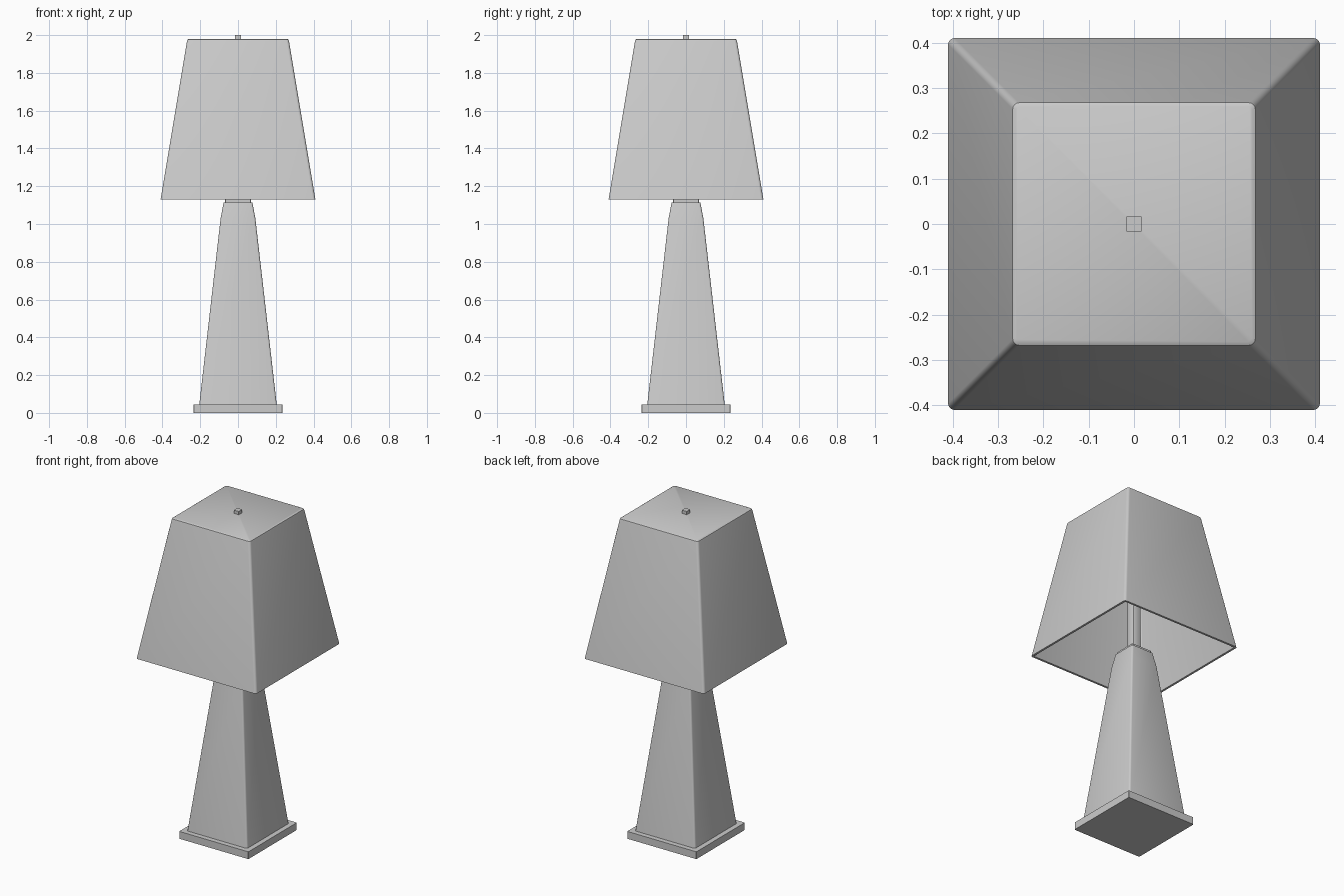
import bpy, bmesh
from math import sin, cos, pi

if "Cube" in bpy.data.objects:
    bpy.data.objects.remove(bpy.data.objects["Cube"])


def square_loft(name, profile, radius=0.0, seg=3):
    """Stack rounded square rings (half width, z[, radius]) and cap both ends."""
    bm = bmesh.new()
    rings = []
    for half, z, *r in profile:
        rad = r[0] if r else radius
        ring = []
        for q in range(4):
            sx, sy = ((1, 1), (-1, 1), (-1, -1), (1, -1))[q]
            steps = seg if radius else 0
            for i in range(steps + 1):
                a = q * pi / 2 + (i / steps * pi / 2 if steps else 0)
                ox, oy = (rad * cos(a), rad * sin(a)) if steps else (0, 0)
                ring.append(bm.verts.new((sx * (half - rad) + ox, sy * (half - rad) + oy, z)))
        rings.append(ring)
    for lo, hi in zip(rings, rings[1:]):
        n = len(lo)
        for i in range(n):
            j = (i + 1) % n
            bm.faces.new((lo[i], lo[j], hi[j], hi[i]))
    bm.faces.new(rings[0])
    bm.faces.new(rings[-1])
    bmesh.ops.recalc_face_normals(bm, faces=bm.faces[:])
    mesh = bpy.data.meshes.new(name)
    bm.to_mesh(mesh)
    bm.free()
    obj = bpy.data.objects.new(name, mesh)
    bpy.context.collection.objects.link(obj)
    bpy.context.view_layer.objects.active = obj
    bpy.ops.object.select_all(action='DESELECT')
    obj.select_set(True)
    bpy.ops.object.shade_smooth_by_angle(angle=0.6)
    return obj


# Foot plate
square_loft("base_plate", [(0.236, 0.0), (0.236, 0.045)], 0.003, 1)

# Tapered column with a steeper shoulder at the top
square_loft("column", [(0.205, 0.045), (0.092, 1.03), (0.076, 1.115)], 0.01)

# Collar and the stem that carries the shade
square_loft("collar", [(0.068, 1.11), (0.068, 1.13)], 0.003, 1)
square_loft("stem", [(0.027, 1.125), (0.027, 1.97)], 0.006, 2)

# Hollow shade: outside from the rim up, closed top, then the inside as one shell
WALL = 0.013
square_loft("shade", [
    (0.268 - WALL, 1.98 - WALL, 0.006),
    (0.410 - WALL, 1.13, 0.006),
    (0.410, 1.13), (0.270, 1.968), (0.2675, 1.976), (0.260, 1.98, 0.008),
], 0.014, 4)

# Finial
square_loft("finial", [(0.017, 1.975), (0.017, 2.0)])
